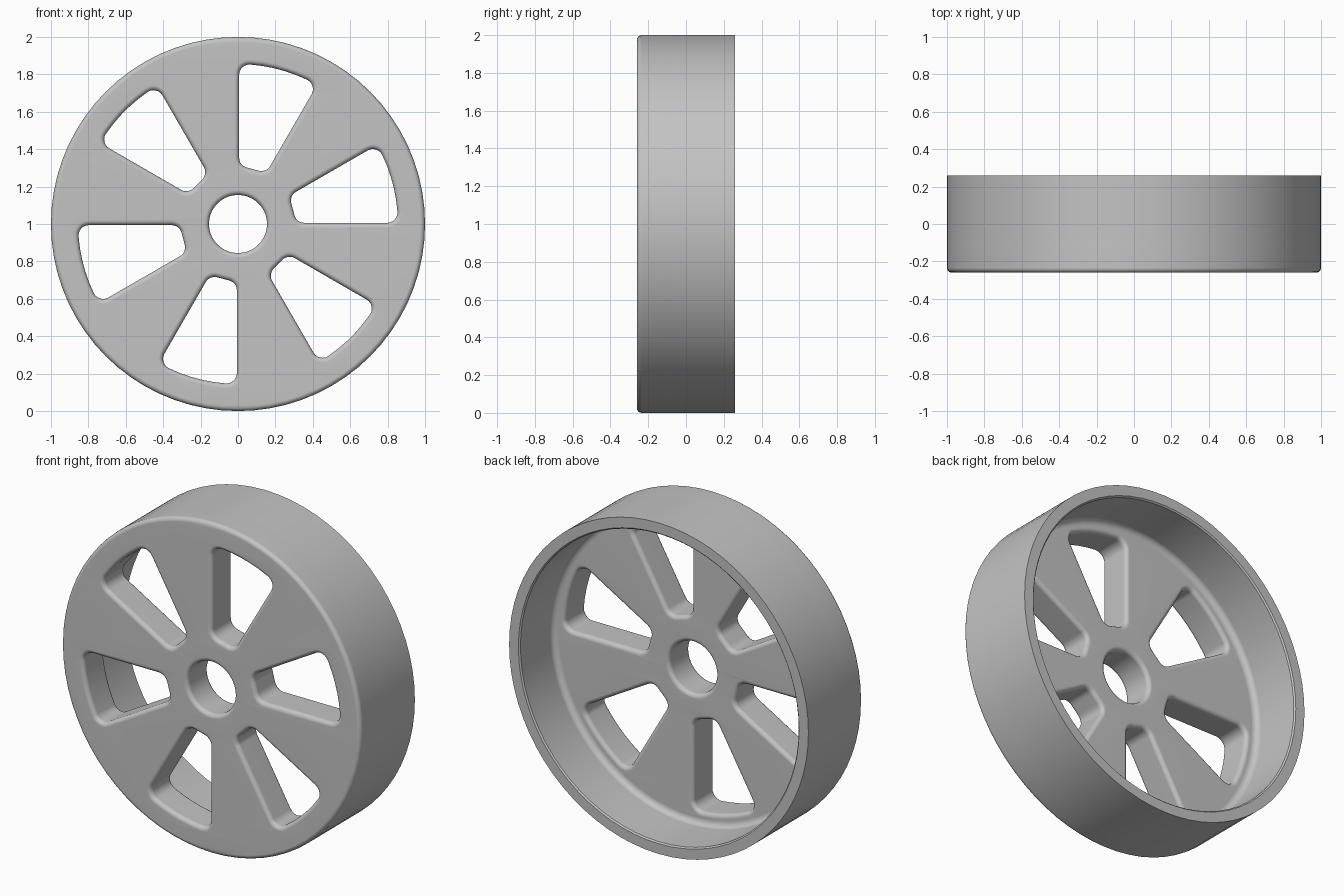
import bpy, bmesh
from math import sin, cos, asin, pi, radians

SEGMENTS = 72
BEVEL = 0.025
FRONT, BACK, FLOOR = -0.26, 0.26, -0.06

cube = bpy.data.objects.get("Cube")
if cube:
    bpy.data.objects.remove(cube)

grey = bpy.data.materials.new("plain grey")
grey.use_nodes = True
colour = (0.55, 0.55, 0.55, 1)
grey.diffuse_color = colour
grey.node_tree.nodes["Principled BSDF"].inputs["Base Color"].default_value = colour


def circle(radius):
    return [(radius * cos(2 * pi * i / SEGMENTS), radius * sin(2 * pi * i / SEGMENTS))
            for i in range(SEGMENTS)]


def arc(cx, cy, radius, start, end, steps=6):
    return [(cx + radius * cos(start + (end - start) * i / steps),
             cy + radius * sin(start + (end - start) * i / steps)) for i in range(steps + 1)]


def slot(turn, inner=0.305, outer=0.855, corner=0.055, gap=0.006, span=radians(30)):
    """Rounded wedge between two radii, starting at the angle turn."""
    half = []
    rho = inner + corner
    a = asin((corner + gap) / rho)
    half += arc(rho * cos(a), rho * sin(a), corner, pi + a, 1.5 * pi)
    rho = outer - corner
    a = asin((corner + gap) / rho)
    half += arc(rho * cos(a), rho * sin(a), corner, 1.5 * pi, 2 * pi + a)
    mirrored = [(x * cos(span) + y * sin(span), x * sin(span) - y * cos(span))
                for x, y in reversed(half)]
    rim_arc = arc(0, 0, outer, a, span - a, 5)[1:-1]
    return [(x * cos(turn) - y * sin(turn), x * sin(turn) + y * cos(turn))
            for x, y in half + rim_arc + mirrored]


def finish(obj):
    obj.data.materials.clear()
    obj.data.materials.append(grey)
    bpy.ops.object.select_all(action='DESELECT')
    obj.select_set(True)
    bpy.context.view_layer.objects.active = obj
    bpy.ops.object.shade_smooth_by_angle(angle=radians(35))
    normals = obj.modifiers.new("even shading", 'WEIGHTED_NORMAL')
    normals.keep_sharp = True


# Spoked disc: filled outline with bore and slots, rounded on all edges
outline = bpy.data.curves.new("spoked_disc", 'CURVE')
outline.dimensions = '2D'
outline.fill_mode = 'BOTH'
outline.extrude = (FLOOR - FRONT) / 2 - BEVEL
outline.bevel_depth = BEVEL
outline.bevel_resolution = 3
outline.offset = -BEVEL
for points in [circle(1), circle(0.155)] + [slot(i * pi / 3) for i in range(6)]:
    spline = outline.splines.new('POLY')
    spline.points.add(len(points) - 1)
    for p, (x, y) in zip(spline.points, points):
        p.co = (x, y, 0, 1)
    spline.use_cyclic_u = True
disc = bpy.data.objects.new("spoked_disc", outline)
bpy.context.collection.objects.link(disc)
disc.location = (0, (FRONT + FLOOR) / 2, 1)
disc.rotation_euler.x = pi / 2
bpy.ops.object.select_all(action='DESELECT')
disc.select_set(True)
bpy.context.view_layer.objects.active = disc
bpy.ops.object.convert(target='MESH')
disc = bpy.context.view_layer.objects.active
bm = bmesh.new()
bm.from_mesh(disc.data)
bmesh.ops.remove_doubles(bm, verts=bm.verts, dist=0.0005)
bmesh.ops.recalc_face_normals(bm, faces=bm.faces)
bm.to_mesh(disc.data)
bm.free()
finish(disc)

# Rim: turned profile (radius, depth) with a fillet where it meets the disc
wall, fillet = 0.93, 0.035
profile = [(1, FLOOR - BEVEL), (1, BACK), (wall + 0.008, BACK), (wall, BACK - 0.008)]
profile += arc(wall - fillet, FLOOR + fillet, fillet, 0, -pi / 2)
bm = bmesh.new()
rings = [[bm.verts.new((x, y, z + 1)) for x, z in circle(r)] for r, y in profile]
for a, b in zip(rings, rings[1:]):
    for i in range(SEGMENTS):
        j = (i + 1) % SEGMENTS
        bm.faces.new((a[i], b[i], b[j], a[j]))
# Face the outer wall away from the axle
bm.normal_update()
bm.faces.ensure_lookup_table()
first = bm.faces[0]
centre = first.calc_center_median()
if first.normal.x * centre.x + first.normal.z * (centre.z - 1) < 0:
    bmesh.ops.reverse_faces(bm, faces=bm.faces)
mesh = bpy.data.meshes.new("rim")
bm.to_mesh(mesh)
bm.free()
rim = bpy.data.objects.new("rim", mesh)
bpy.context.collection.objects.link(rim)
finish(rim)
